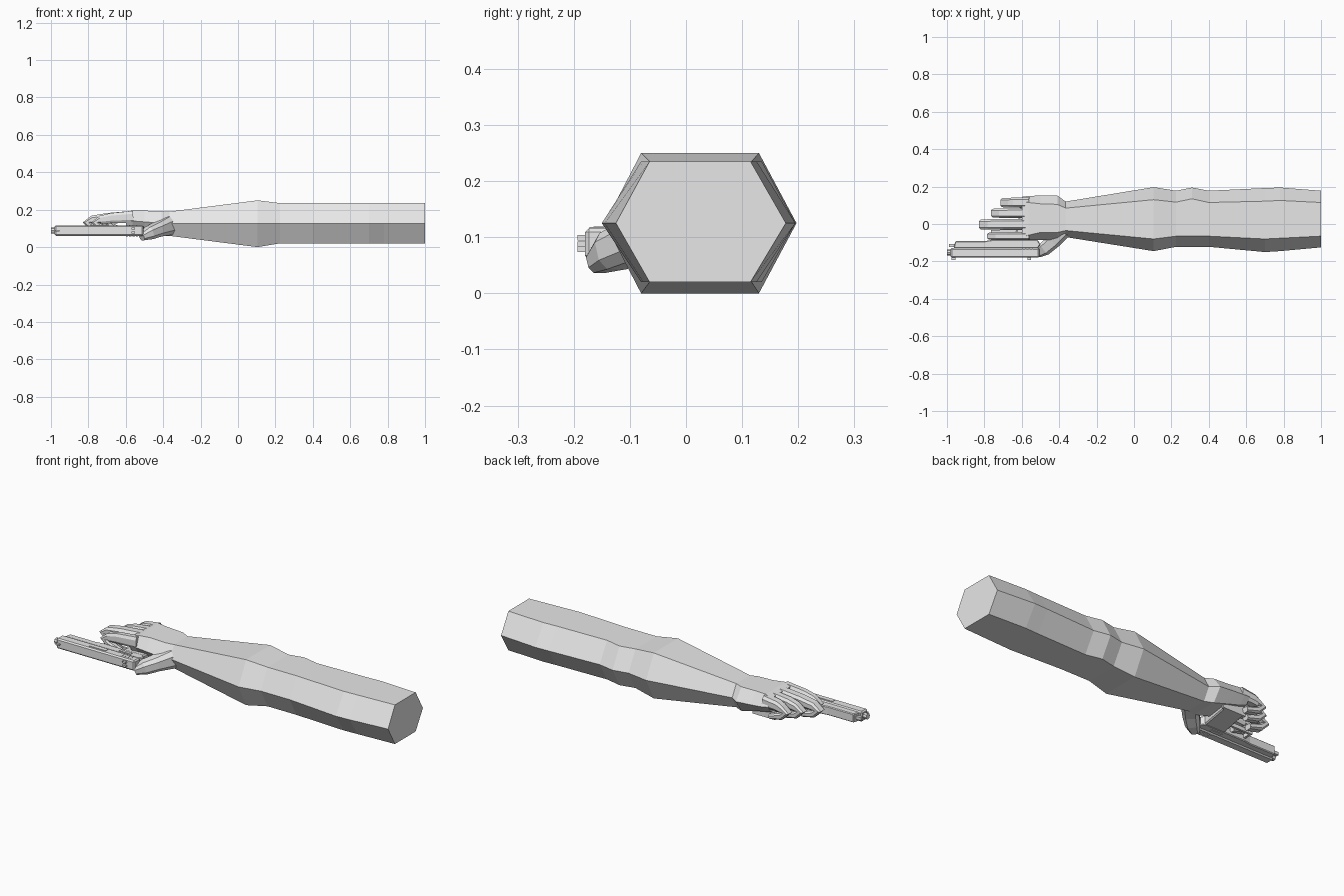
import bpy, bmesh, math
from mathutils import Vector

grey = bpy.data.materials.new("plain grey")
grey.diffuse_color = (0.8, 0.8, 0.8, 1)


def finish(bm, name):
    bmesh.ops.recalc_face_normals(bm, faces=bm.faces)
    me = bpy.data.meshes.new(name)
    bm.to_mesh(me)
    bm.free()
    me.materials.append(grey)
    ob = bpy.data.objects.new(name, me)
    bpy.context.collection.objects.link(ob)
    return ob


def loft(name, rings):
    """Skin a list of equal-length point rings and cap both ends."""
    bm = bmesh.new()
    vs = [[bm.verts.new(p) for p in r] for r in rings]
    n = len(vs[0])
    for a, b in zip(vs, vs[1:]):
        for i in range(n):
            bm.faces.new((a[i], a[(i + 1) % n], b[(i + 1) % n], b[i]))
    bm.faces.new(vs[0])
    bm.faces.new(vs[-1][::-1])
    return finish(bm, name)


def hexring(x, lo, lo_in, hi_in, hi, z0, zm, z1):
    return [(x, lo, zm), (x, lo_in, z1), (x, hi_in, z1),
            (x, hi, zm), (x, hi_in, z0), (x, lo_in, z0)]


def tube(name, path, sizes, side=None):
    """Chamfered bar along a path; sizes are (half width, half height)."""
    pts = [Vector(p) for p in path]
    rings = []
    for i, p in enumerate(pts):
        d = (pts[min(i + 1, len(pts) - 1)] - pts[max(i - 1, 0)]).normalized()
        s = Vector(side) if side else d.cross(Vector((0, 0, 1))).normalized()
        u = s.cross(d).normalized()
        w, h = sizes[i]
        prof = [(-1, -.5), (-.6, -1), (.6, -1), (1, -.5), (1, .5), (.6, 1), (-.6, 1), (-1, .5)]
        rings.append([p + s * w * a + u * h * b for a, b in prof])
    return loft(name, rings)


def plate(name, outline, z0, z1, bevel=0):
    """Extrude an xy outline between two heights."""
    ob = loft(name, [[(x, y, z) for x, y in outline] for z in (z0, z1)])
    if bevel:
        m = ob.modifiers.new("bevel", 'BEVEL')
        m.width, m.segments = bevel, 1
    return ob


def box(name, x0, x1, y0, y1, z0, z1, bevel=0):
    return plate(name, [(x0, y0), (x1, y0), (x1, y1), (x0, y1)], z0, z1, bevel)


# Arm with sleeve-like bulges, hexagonal section
loft("arm", [hexring(*s) for s in [
    (-0.365, -0.07, -0.035, 0.085, 0.12, 0.06, 0.125, 0.19),
    (0.105, -0.145, -0.08, 0.13, 0.197, 0.0, 0.125, 0.25),
    (0.225, -0.122, -0.065, 0.117, 0.178, 0.02, 0.125, 0.235),
    (0.31, -0.122, -0.065, 0.135, 0.195, 0.02, 0.125, 0.235),
    (0.40, -0.122, -0.065, 0.115, 0.178, 0.02, 0.125, 0.235),
    (0.70, -0.15, -0.08, 0.122, 0.192, 0.02, 0.125, 0.235),
    (0.78, -0.145, -0.076, 0.126, 0.195, 0.02, 0.125, 0.235),
    (1.0, -0.125, -0.065, 0.115, 0.178, 0.02, 0.125, 0.235)]])

# Back of hand and palm
loft("hand", [hexring(*s) for s in [
    (-0.365, -0.07, -0.035, 0.085, 0.12, 0.06, 0.125, 0.19),
    (-0.41, -0.085, -0.045, 0.105, 0.152, 0.06, 0.128, 0.192),
    (-0.50, -0.085, -0.045, 0.108, 0.152, 0.085, 0.135, 0.195),
    (-0.565, -0.085, -0.06, 0.115, 0.15, 0.10, 0.14, 0.197),
    (-0.60, -0.085, -0.07, 0.12, 0.145, 0.11, 0.145, 0.185)]])

# Fingers curling down around the grip: name, y, half width, tip x
for name, y, w, tip in [("little_finger", 0.114, 0.027, -0.715),
                        ("ring_finger", 0.058, 0.026, -0.765),
                        ("middle_finger", -0.002, 0.029, -0.83),
                        ("index_finger", -0.065, 0.021, -0.785)]:
    mid = (tip - 0.57) / 2
    tube(name, [(-0.56, y, 0.162), (mid, y, 0.155), (tip + 0.05, y, 0.146),
                (tip + 0.02, y, 0.132), (tip + 0.05, y, 0.105), (tip + 0.12, y, 0.085)],
         [(w, 0.032), (w, 0.027), (w * .95, 0.022), (w * .9, 0.02), (w * .85, 0.018), (w * .7, 0.013)],
         side=(0, 1, 0))

# Thumb wrapping behind the pistol
tube("thumb", [(-0.375, -0.03, 0.115), (-0.43, -0.09, 0.094), (-0.475, -0.13, 0.075), (-0.515, -0.158, 0.055)],
     [(0.045, 0.05), (0.04, 0.038), (0.037, 0.034), (0.022, 0.02)])

# Pistol lying on its side: slide, frame, grip
box("slide", -0.98, -0.505, -0.18, -0.128, 0.06, 0.116, 0.007)
plate("frame", [(-0.965, -0.13), (-0.515, -0.13), (-0.50, -0.11), (-0.515, -0.085),
                (-0.76, -0.085), (-0.80, -0.092), (-0.955, -0.092)], 0.064, 0.112, 0.004)
plate("grip", [(-0.515, -0.09), (-0.64, -0.09), (-0.605, 0.09), (-0.485, 0.09)], 0.064, 0.11, 0.006)
plate("grip_base", [(-0.612, 0.085), (-0.478, 0.085), (-0.475, 0.1), (-0.612, 0.1)], 0.061, 0.113)

# Trigger guard bars and trigger
box("guard_front", -0.765, -0.753, -0.09, -0.04, 0.078, 0.098)
box("guard_bottom", -0.765, -0.62, -0.045, -0.033, 0.078, 0.098)
plate("trigger", [(-0.69, -0.09), (-0.675, -0.09), (-0.685, -0.052), (-0.695, -0.052)], 0.082, 0.094)

# Barrel muzzle
bm = bmesh.new()
bmesh.ops.create_cone(bm, cap_ends=True, segments=8, radius1=0.016, radius2=0.016, depth=0.04)
for v in bm.verts:
    v.co = Vector((v.co.z - 0.98, v.co.x - 0.153, v.co.y + 0.088))
finish(bm, "muzzle")
box("recoil_rod", -0.99, -0.96, -0.122, -0.106, 0.08, 0.096)

# Sights along the top of the slide
box("front_sight", -0.975, -0.955, -0.193, -0.178, 0.084, 0.092)
for z in (0.074, 0.094):
    box("rear_sight", -0.57, -0.55, -0.193, -0.178, z, z + 0.01)

# Slide details on both flat sides: serrations and port cover
for z in (0.058, 0.114):
    for i in range(4):
        x = -0.60 + i * 0.018
        plate("serration", [(x, -0.135), (x + 0.007, -0.135), (x + 0.012, -0.172), (x + 0.005, -0.172)], z, z + 0.004)
box("port_cover", -0.79, -0.69, -0.165, -0.142, 0.113, 0.119)
box("slide_stop", -0.64, -0.57, -0.12, -0.104, 0.061, 0.116)
